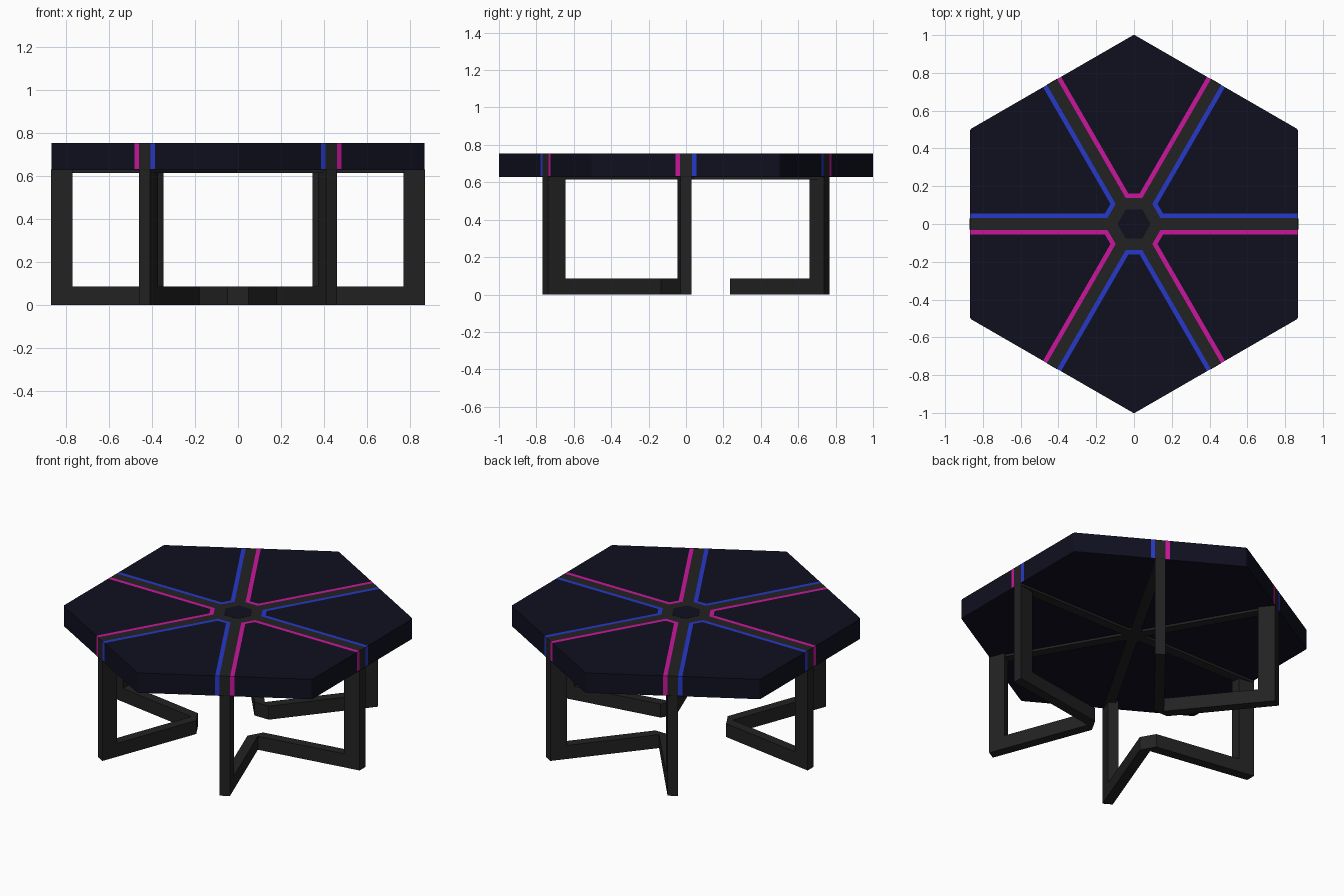
import bpy, bmesh
from math import sin, cos, radians

if "Cube" in bpy.data.objects:
    bpy.data.objects.remove(bpy.data.objects["Cube"])

A = 0.868          # centre to flat side of the hexagon
TOP, BASE = 0.754, 0.63


def material(name, rgb):
    m = bpy.data.materials.new(name)
    m.diffuse_color = (*rgb, 1)
    m.use_nodes = True
    m.node_tree.nodes["Principled BSDF"].inputs["Base Color"].default_value = m.diffuse_color
    return m


NAVY = material("navy", (0.005, 0.005, 0.014))
CHARCOAL = material("charcoal", (0.016, 0.016, 0.016))
PINK = material("pink", (0.58, 0.008, 0.33))
BLUE = material("blue", (0.02, 0.04, 0.58))


def turn(pts, deg):
    c, s = cos(radians(deg)), sin(radians(deg))
    return [(x * c - y * s, x * s + y * c) for x, y in pts]


def prisms(name, parts, mat):
    """One object from several (outline, z0, z1) vertical prisms."""
    bm = bmesh.new()
    for pts, z0, z1 in parts:
        low = [bm.verts.new((x, y, z0)) for x, y in pts]
        high = [bm.verts.new((x, y, z1)) for x, y in pts]
        bm.faces.new(low)
        bm.faces.new(high)
        for i in range(len(pts)):
            j = (i + 1) % len(pts)
            bm.faces.new((low[i], low[j], high[j], high[i]))
    bmesh.ops.recalc_face_normals(bm, faces=bm.faces)
    me = bpy.data.meshes.new(name)
    bm.to_mesh(me)
    bm.free()
    me.materials.append(mat)
    ob = bpy.data.objects.new(name, me)
    bpy.context.collection.objects.link(ob)
    return ob


def edge_line(d, f):
    """Inner border of the wedge facing +y: offset d from spokes, flat at y = f."""
    u, n = (cos(radians(60)), sin(radians(60))), (cos(radians(150)), sin(radians(150)))
    t = (f - d * n[1]) / u[1]
    outer = (A * u[0] + d * n[0], A * u[1] + d * n[1])
    inner = (t * u[0] + d * n[0], f)
    return [outer, inner, (-inner[0], f), (-outer[0], outer[1])]


def star(d, f):
    pts = []
    for k in range(6):
        pts += turn(edge_line(d, f), 60 * k)
    return pts


# Table top wedges with alternating coloured inlays
R = A / cos(radians(30))
tip = [(-0.013, R - 0.0075), (-0.005, R - 0.003), (0.005, R - 0.003), (0.013, R - 0.0075)]
wedge = edge_line(0.055, 0.161) + tip
inlay = edge_line(0.031, 0.137) + edge_line(0.055, 0.161)[::-1]
for k in range(6):
    prisms(f"top_wedge_{k + 1}", [(turn(wedge, 60 * k), BASE, TOP)], NAVY)
    prisms(f"inlay_{k + 1}", [(turn(inlay, 60 * k), BASE + 0.003, TOP)], BLUE if k % 2 else PINK)

# Thin underside plate hiding the inlay bottoms
plate = []
for k in range(6):
    plate += turn(tip[::-1], 60 * k)
prisms("underside_plate", [(plate, BASE - 0.001, BASE + 0.003)], NAVY)

# Spoke frame seen from the top, with thinner rails below
prisms("spoke_frame", [(star(0.031, 0.137), BASE + 0.003, TOP),
                       (star(0.030, 0.070), 0.615, BASE + 0.002)], CHARCOAL)

# Centre cap
cap = [(0.088 * cos(radians(60 * k)), 0.088 * sin(radians(60 * k))) for k in range(6)]
prisms("centre_cap", [(cap, TOP - 0.02, TOP + 0.001)], NAVY)

# Three V-shaped leg frames: bent floor bar plus two posts
half = [(0.05, 0.235), (0.461, 0.738), (0.409, 0.768)]
bar = half + [(0, 0.268)] + [(-x, y) for x, y in half[::-1]]
dx, dy = 0.0633, 0.0774
post = [(0.461, 0.738), (0.409, 0.768), (0.409 - dx, 0.768 - dy), (0.461 - dx, 0.738 - dy)]
post_m = [(-x, y) for x, y in post]
for k in range(3):
    a = 120 * k
    prisms(f"leg_frame_{k + 1}", [(turn(bar, a), 0, 0.085),
                                  (turn(post, a), 0.085, BASE),
                                  (turn(post_m, a), 0.085, BASE)], CHARCOAL)
